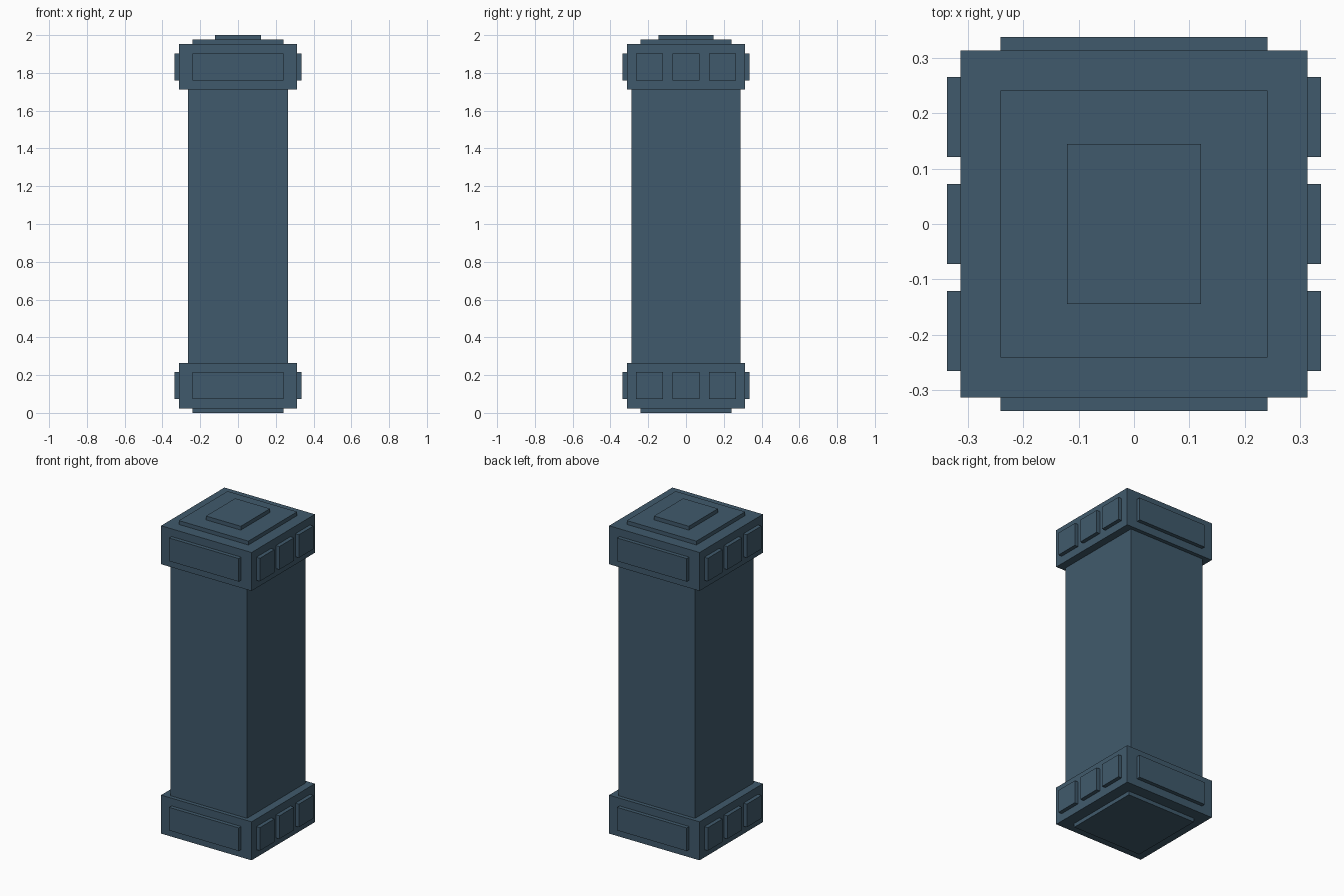
import bpy

if "Cube" in bpy.data.objects:
    bpy.data.objects.remove(bpy.data.objects["Cube"])

U = 2 / 83  # module: the whole pillar is 83 modules tall

mat = bpy.data.materials.new("slate blue")
mat.diffuse_color = (0.051, 0.102, 0.150, 1)
mat.use_nodes = True
mat.node_tree.nodes["Principled BSDF"].inputs["Base Color"].default_value = mat.diffuse_color


def box(name, x, y, z):
    """Box from (min, max) ranges given in modules."""
    v = [(a * U, b * U, c * U) for a in x for b in y for c in z]
    f = [(0, 1, 3, 2), (4, 6, 7, 5), (0, 4, 5, 1),
         (2, 3, 7, 6), (0, 2, 6, 4), (1, 5, 7, 3)]
    me = bpy.data.meshes.new(name)
    me.from_pydata(v, [], f)
    me.materials.append(mat)
    ob = bpy.data.objects.new(name, me)
    bpy.context.collection.objects.link(ob)


# Central shaft, slightly deeper than wide
box("shaft", (-11, 11), (-12, 12), (11, 71))

# Matching base and capital collars with raised panels
for part, z0 in (("base", 1), ("capital", 71)):
    box(part + "_block", (-13, 13), (-13, 13), (z0, z0 + 10))
    zr = (z0 + 2, z0 + 8)
    # one wide panel front and back
    box(part + "_front_panel", (-10, 10), (-14, -13), zr)
    box(part + "_back_panel", (-10, 10), (13, 14), zr)
    # three square panels on each side
    for c in (-8, 0, 8):
        box(part + "_left_panel", (-14, -13), (c - 3, c + 3), zr)
        box(part + "_right_panel", (13, 14), (c - 3, c + 3), zr)

# Foot plate and stepped top plates
box("foot_plate", (-10, 10), (-10, 10), (0, 1))
box("top_plate", (-10, 10), (-10, 10), (81, 82))
box("top_cap", (-5, 5), (-6, 6), (82, 83))
